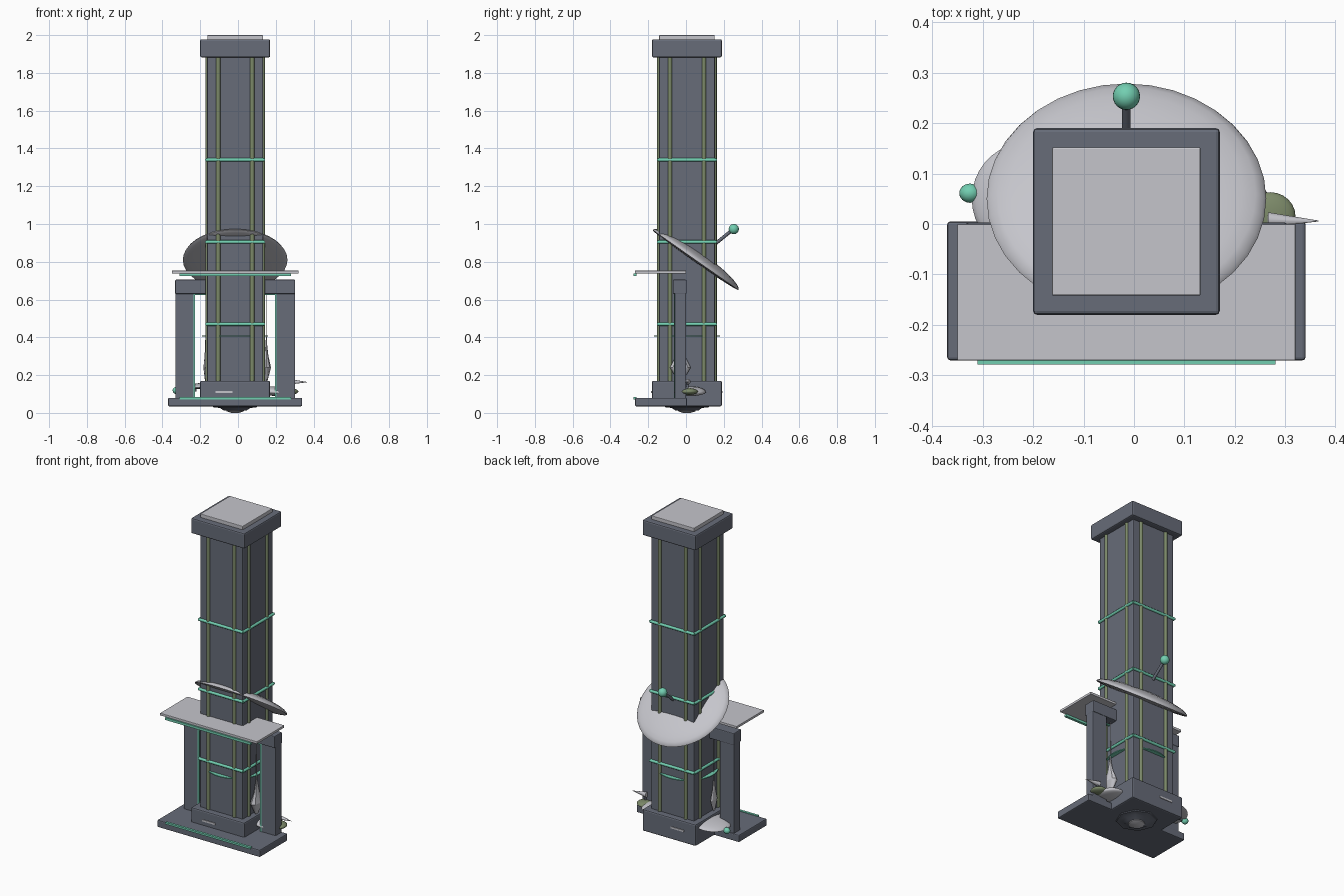
import bpy, math
from mathutils import Vector, Matrix

if "Cube" in bpy.data.objects:
    bpy.data.objects.remove(bpy.data.objects["Cube"])

def material(name, rgb):
    m = bpy.data.materials.new(name)
    m.diffuse_color = (*rgb, 1)
    m.use_nodes = True
    m.node_tree.nodes["Principled BSDF"].inputs["Base Color"].default_value = m.diffuse_color
    return m

SLATE = material("slate", (0.135, 0.15, 0.19))
LIGHT = material("pale grey", (0.56, 0.56, 0.60))
TEAL = material("teal", (0.17, 0.62, 0.44))
OLIVE = material("olive", (0.20, 0.25, 0.14))
CX, CY = -0.015, 0.005  # tower axis

def finish(o, name, mat, smooth=False):
    o.name = name
    o.data.materials.append(mat)
    if smooth:
        bpy.ops.object.shade_smooth_by_angle(angle=math.radians(40))
    return o

def box(name, lo, hi, mat, bevel=0):
    lo, hi = Vector(lo), Vector(hi)
    bpy.ops.mesh.primitive_cube_add(size=1)
    o = bpy.context.object
    o.data.transform(Matrix.Translation((lo + hi) / 2) @ Matrix.Diagonal((*(hi - lo), 1)))
    if bevel:
        b = o.modifiers.new("bevel", "BEVEL")
        b.width, b.segments = bevel, 2
    return finish(o, name, mat)

def rod(name, a, b, r, mat, r2=None, sides=10):
    a, b = Vector(a), Vector(b)
    bpy.ops.mesh.primitive_cone_add(vertices=sides, radius1=r, radius2=r if r2 is None else r2,
                                    depth=(b - a).length, location=(a + b) / 2)
    o = bpy.context.object
    o.rotation_euler = (b - a).to_track_quat('Z', 'Y').to_euler()
    return finish(o, name, mat, True)

def ball(name, c, size, mat, rot=(0, 0, 0)):
    bpy.ops.mesh.primitive_uv_sphere_add(segments=24, ring_count=12, location=c, rotation=rot)
    o = bpy.context.object
    o.data.transform(Matrix.Diagonal((*size, 1)))
    return finish(o, name, mat, True)

def lathe(name, profile, sides, mat, c, rot=(0, 0, 0), scale=(1, 1, 1)):
    verts, faces, n = [], [], len(profile)
    for i in range(sides):
        t = 2 * math.pi * i / sides
        verts += [(r * math.cos(t), r * math.sin(t), z) for r, z in profile]
    for i in range(sides):
        j = (i + 1) % sides
        faces += [(i*n+k, j*n+k, j*n+k+1, i*n+k+1) for k in range(n - 1)]
    me = bpy.data.meshes.new(name)
    me.from_pydata(verts, [], faces)
    o = bpy.data.objects.new(name, me)
    bpy.context.collection.objects.link(o)
    bpy.ops.object.select_all(action='DESELECT')
    o.select_set(True)
    bpy.context.view_layer.objects.active = o
    o.location, o.rotation_euler, o.scale = c, rot, scale
    return finish(o, name, mat, True)

def dish(name, c, r, up, down, rot):
    # shallow dome with a gently curved underside
    steps = [(math.sin(i * math.pi / 16), math.cos(i * math.pi / 16)) for i in range(9)]
    prof = [(max(s * r, 1e-4), -k * down) for s, k in steps]
    prof += [(max(s * r, 1e-4), k * up) for s, k in reversed(steps[:-1])]
    return lathe(name, prof, 36, LIGHT, c, rot)

def square(name, h, z0, z1, mat, bevel=0):
    return box(name, (CX - h, CY - h, z0), (CX + h, CY + h, z1), mat, bevel)

# Tower
square("tower_shaft", 0.148, 0.12, 1.9, SLATE, 0.006)
square("tower_foot", 0.185, 0.035, 0.17, SLATE, 0.008)
square("tower_cap", 0.185, 1.882, 1.978, SLATE, 0.008)
square("roof_plate", 0.147, 1.97, 2.0, LIGHT, 0.003)

# Vertical ribs and glowing bands on all four sides
for k in range(4):
    turn = Matrix.Translation((CX, CY, 0)) @ Matrix.Rotation(k * math.pi / 2, 4, 'Z')
    for x in (-0.09, 0.09):
        rod("rib", turn @ Vector((x, -0.146, 0.16)), turn @ Vector((x, -0.146, 1.89)), 0.012, OLIVE)
    for z in (0.47, 0.905, 1.34):
        rod("band", turn @ Vector((-0.153, -0.15, z)), turn @ Vector((0.153, -0.15, z)), 0.009, TEAL)
lathe("ring_disc", [(0.14, -0.003), (0.175, -0.003), (0.175, 0.003), (0.14, 0.003)],
      40, TEAL, (CX, CY, 0.408))

# Slots on the front and back of the foot
for y in (CY - 0.186, CY + 0.186):
    box("foot_slot", (-0.12, y - 0.003, 0.105), (-0.03, y + 0.003, 0.116), LIGHT)

# Thruster below the foot
lathe("thruster_housing", [(0.12, 0.037), (0.115, 0.03), (0.08, 0.026), (0.06, 0.012), (0.001, 0.012)],
      8, SLATE, (CX, CY, 0))
lathe("thruster_core", [(0.05, 0.02), (0.045, 0.008), (0.02, 0.0), (0.001, 0.0)],
      16, LIGHT, (CX, CY, 0))

# Platform, gate and canopy
box("platform", (-0.37, -0.27, 0.035), (0.34, 0.005, 0.08), SLATE, 0.006)
box("platform_light", (-0.31, -0.277, 0.072), (0.28, -0.262, 0.084), TEAL)
for s in (-1, 1):
    a, b = sorted((CX + s * 0.217, CX + s * 0.317))
    box("gate_post", (a, -0.06, 0.07), (b, 0.0, 0.64), SLATE, 0.004)
    x = CX + s * 0.216
    box("gate_post_light", (x - 0.004, -0.063, 0.08), (x + 0.004, -0.052, 0.63), TEAL)
box("gate_beam", (-0.333, -0.07, 0.63), (0.303, 0.003, 0.705), SLATE, 0.005)
box("gate_beam_light", (-0.235, -0.063, 0.623), (0.205, -0.052, 0.631), TEAL)
box("canopy", (-0.35, -0.27, 0.738), (0.32, 0.0, 0.753), LIGHT, 0.002)
box("canopy_light", (-0.31, -0.278, 0.724), (0.28, -0.262, 0.739), TEAL)

# Main dish with its feed
dish("main_dish", (CX, 0.05, 0.81), 0.277, 0.05, 0.012, (-math.radians(35), 0, 0))
rod("dish_feed_arm", (CX, 0.05, 0.81), (CX, 0.25, 0.972), 0.009, SLATE)
ball("dish_feed_ball", (CX, 0.253, 0.973), (0.027,) * 3, TEAL)

# Hanging spindles between tower and posts
SPINDLE = [(0.002, 0.15), (0.02, 0.18), (0.055, 0.24), (0.025, 0.3), (0.01, 0.36), (0.004, 0.41), (0.003, 0.63)]
lathe("right_spindle", SPINDLE, 8, LIGHT, (0.15, -0.03, 0), scale=(0.45, 1, 1))
lathe("left_spindle", SPINDLE, 8, LIGHT, (-0.172, -0.03, 0), scale=(0.2, 0.6, 1))

# Left side pod
dish("left_pod_dish", (-0.21, 0.05, 0.135), 0.112, 0.022, 0.008, (0, -math.radians(6), 0))
rod("left_pod_arm", (-0.22, 0.06, 0.12), (-0.325, 0.06, 0.12), 0.006, SLATE)
ball("left_pod_ball", (-0.325, 0.061, 0.119), (0.021, 0.019, 0.019), TEAL)

# Right side pod
dish("right_pod_dish", (0.19, 0.02, 0.11), 0.085, 0.03, 0.02, (0, math.radians(4), 0))
ball("right_pod_dome", (0.27, 0.015, 0.113), (0.05, 0.048, 0.018), OLIVE)
fin = rod("right_pod_fin", (0.265, 0.008, 0.165), (0.365, 0.006, 0.163), 0.016, LIGHT, 0.001)
rod("right_pod_fin_stem", (0.275, 0.008, 0.11), (0.275, 0.008, 0.17), 0.006, SLATE)
